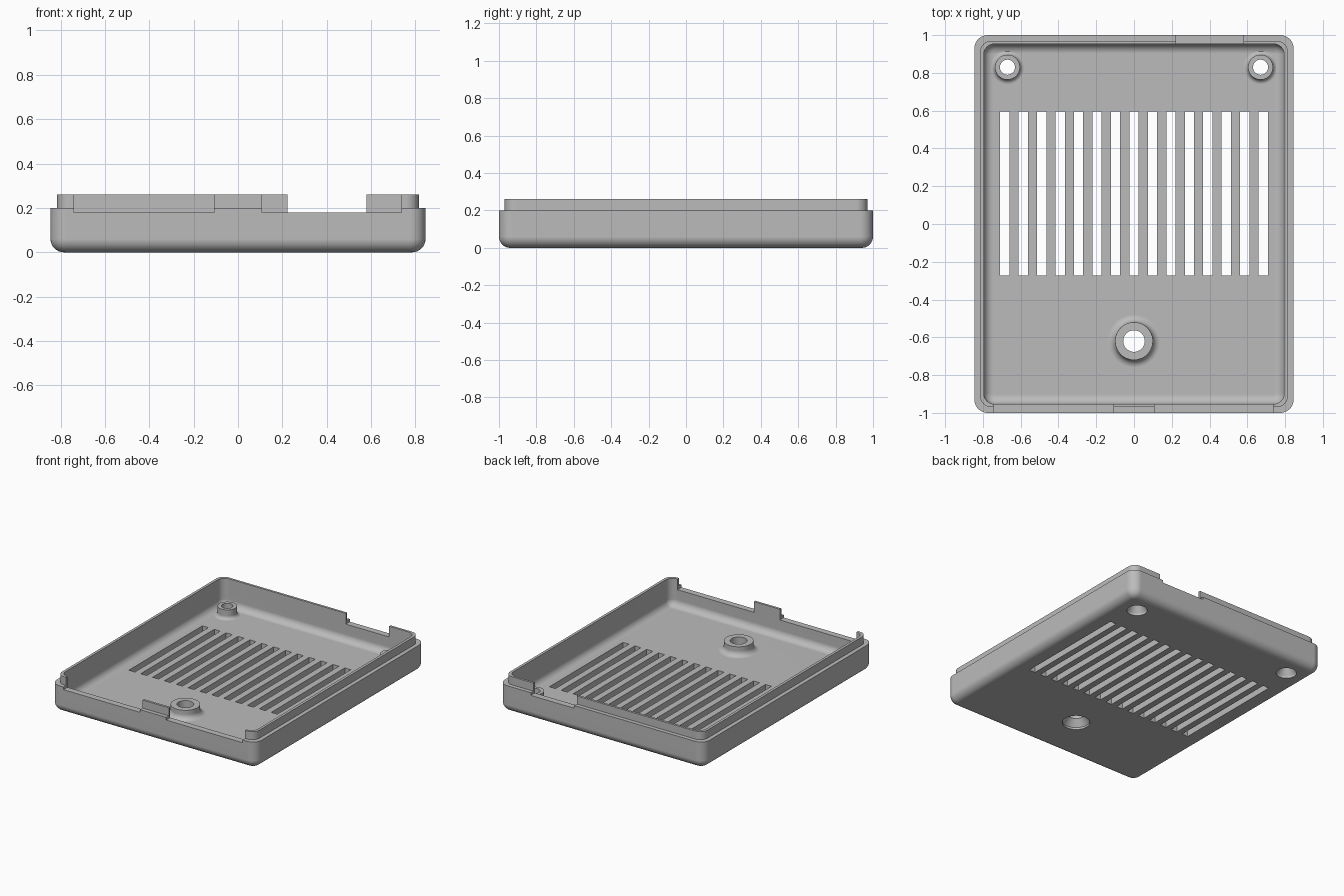
import bpy, bmesh
from math import sin, cos, pi

if "Cube" in bpy.data.objects:
    bpy.data.objects.remove(bpy.data.objects["Cube"])

HX, HY = 0.845, 1.0          # outer half sizes
RIM, LIP, FLOOR = 0.2, 0.26, 0.055
BOSS_TOP = 0.125

grey = bpy.data.materials.new("plain grey")
grey.use_nodes = True
grey.diffuse_color = (0.5, 0.5, 0.5, 1)
grey.node_tree.nodes["Principled BSDF"].inputs["Base Color"].default_value = (0.5, 0.5, 0.5, 1)


def loft(name, rings):
    """Closed solid through a stack of equal-length point rings."""
    bm = bmesh.new()
    loops = [[bm.verts.new(p) for p in ring] for ring in rings]
    n = len(loops[0])
    for a, b in zip(loops, loops[1:]):
        for i in range(n):
            j = (i + 1) % n
            bm.faces.new((a[i], a[j], b[j], b[i]))
    bm.faces.new(loops[0][::-1])
    bm.faces.new(loops[-1])
    bmesh.ops.recalc_face_normals(bm, faces=bm.faces)
    mesh = bpy.data.meshes.new(name)
    bm.to_mesh(mesh)
    bm.free()
    mesh.materials.append(grey)
    obj = bpy.data.objects.new(name, mesh)
    bpy.context.collection.objects.link(obj)
    return obj


def rounded_rect(inset_x, inset_y, radius, z, seg=8):
    hx, hy = HX - inset_x - radius, HY - inset_y - radius
    pts = []
    for k, (sx, sy) in enumerate(((1, 1), (-1, 1), (-1, -1), (1, -1))):
        for i in range(seg + 1):
            a = (k + i / seg) * pi / 2
            pts.append((sx * hx + radius * cos(a), sy * hy + radius * sin(a), z))
    return pts


def lathe(name, x, y, profile, seg=48):
    rings = [[(x + r * cos(2 * pi * i / seg), y + r * sin(2 * pi * i / seg), z)
              for i in range(seg)] for r, z in profile]
    return loft(name, rings)


def box(name, x0, x1, y0, y1, z0, z1):
    return loft(name, [[(x0, y0, z), (x1, y0, z), (x1, y1, z), (x0, y1, z)]
                       for z in (z0, z1)])


def combine(target, tool, operation):
    mod = target.modifiers.new(operation.lower(), 'BOOLEAN')
    mod.operation, mod.solver, mod.object = operation, 'EXACT', tool
    bpy.context.view_layer.objects.active = target
    bpy.ops.object.modifier_apply(modifier=mod.name)
    bpy.data.objects.remove(tool)


# Tray shell: rounded underside, wall, stepped lip, rounded inside and floor
STEPS = 8
quarter = [i / STEPS * pi / 2 for i in range(STEPS + 1)]
rings = []
for a in quarter:
    d = 0.06 * (1 - sin(a))
    rings.append(rounded_rect(d, d, 0.07 - d, 0.06 * (1 - cos(a))))
rings.append(rounded_rect(0, 0, 0.07, RIM))
rings.append(rounded_rect(0.03, 0.03, 0.06, RIM))
rings.append(rounded_rect(0.03, 0.03, 0.06, LIP))
rings.append(rounded_rect(0.05, 0.047, 0.055, LIP))
for a in quarter:
    d = 0.05 * (1 - cos(a))
    rings.append(rounded_rect(0.05 + d, 0.047 + d, 0.055 - d, FLOOR + 0.05 * (1 - sin(a))))
tray = loft("vented_tray", rings)

# Screw bosses with a flared foot and a countersunk hole
for x, y, r, hole, sink, flare in ((0, -0.62, 0.1, 0.057, 0.095, 0.04),
                                   (-0.67, 0.83, 0.066, 0.04, 0.07, 0.025),
                                   (0.67, 0.83, 0.066, 0.04, 0.07, 0.025)):
    foot = [(r + flare * (1 - sin(a)), FLOOR + flare * (1 - cos(a))) for a in quarter]
    boss = lathe("boss", x, y, [(r + flare, 0.03)] + foot + [(r, BOSS_TOP)])
    combine(tray, boss, 'UNION')
    drill = lathe("drill", x, y, [(sink, -0.02), (sink, 0.015), (hole, 0.065), (hole, 0.2)])
    combine(tray, drill, 'DIFFERENCE')

# Vent slots
for i in range(15):
    x = (i - 7) * 0.0979
    combine(tray, box("slot", x - 0.025, x + 0.025, -0.272, 0.595, -0.05, 0.1), 'DIFFERENCE')

# Notches through the front and back walls
for x0, x1, side in ((-0.74, -0.108, -1), (0.108, 0.737, -1), (0.222, 0.58, 1)):
    y0, y1 = sorted((side * 0.9, side * 1.1))
    combine(tray, box("notch", x0, x1, y0, y1, 0.18, 0.4), 'DIFFERENCE')

# Smooth fillets, crisp edges
bpy.ops.object.select_all(action='DESELECT')
tray.select_set(True)
bpy.context.view_layer.objects.active = tray
bpy.ops.object.shade_smooth_by_angle(angle=0.5)
weighted = tray.modifiers.new("flat_floor_normals", 'WEIGHTED_NORMAL')
weighted.keep_sharp = True
